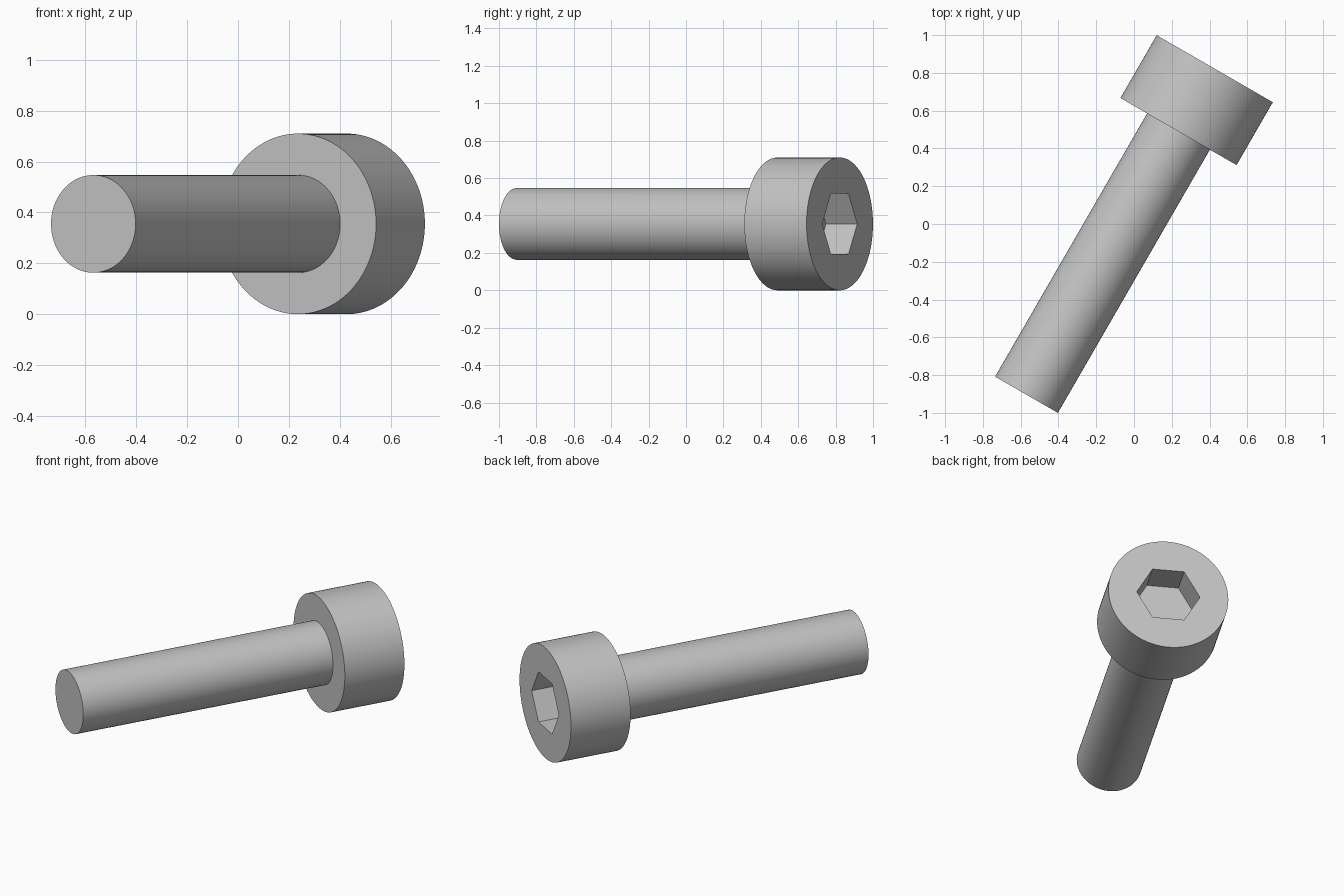
import bpy
from math import cos, pi, radians
from mathutils import Matrix, Vector

cube = bpy.data.objects.get("Cube")
if cube:
    bpy.data.objects.remove(cube, do_unlink=True)

# Overall sizes of the screw
HEAD_R, HEAD_H = 0.355, 0.384
SHAFT_R, LENGTH = 0.192, 1.993
HEX_FLATS, HEX_DEPTH = 0.324, 0.193

# Screw axis: lying flat, turned in plan, head towards the back left
TURN = Matrix.Rotation(radians(-30), 4, "Z") @ Matrix.Rotation(radians(-90), 4, "X")
TIP = Vector((-0.569, -0.904, HEAD_R))
PLACE = Matrix.Translation(TIP) @ TURN

steel = bpy.data.materials.new("light grey steel")
steel.use_nodes = True
GREY = (0.55, 0.55, 0.55, 1)
steel.diffuse_color = GREY
steel.node_tree.nodes["Principled BSDF"].inputs["Base Color"].default_value = GREY


def rod(name, radius, start, end, sides, spin=0.0):
    """Cylinder along the screw axis between two distances from the tip."""
    bpy.ops.mesh.primitive_cylinder_add(vertices=sides, radius=radius, depth=end - start)
    ob = bpy.context.object
    ob.name = name
    ob.data.materials.append(steel)
    ob.data.transform(Matrix.Translation((0, 0, (start + end) / 2)) @ Matrix.Rotation(spin, 4, "Z"))
    ob.matrix_world = PLACE
    return ob


# Shaft and head
shaft = rod("shaft", SHAFT_R, 0, LENGTH - HEAD_H + 0.005, 96)
head = rod("head", HEAD_R, LENGTH - HEAD_H, LENGTH, 128)

# Hexagonal socket cut into the head
cutter = rod("socket_cutter", HEX_FLATS / 2 / cos(pi / 6), LENGTH - HEX_DEPTH, LENGTH + 0.1, 6, pi / 6)
cutter.hide_render = True
bpy.context.view_layer.update()
socket = head.modifiers.new("socket", "BOOLEAN")
socket.operation = "DIFFERENCE"
socket.solver = "EXACT"
socket.object = cutter
bpy.ops.object.select_all(action="DESELECT")
head.select_set(True)
bpy.context.view_layer.objects.active = head
bpy.ops.object.modifier_apply(modifier=socket.name)
bpy.data.objects.remove(cutter, do_unlink=True)

# Smooth round sides with crisp rims
shaft.select_set(True)
bpy.ops.object.shade_smooth_by_angle(angle=radians(30))
